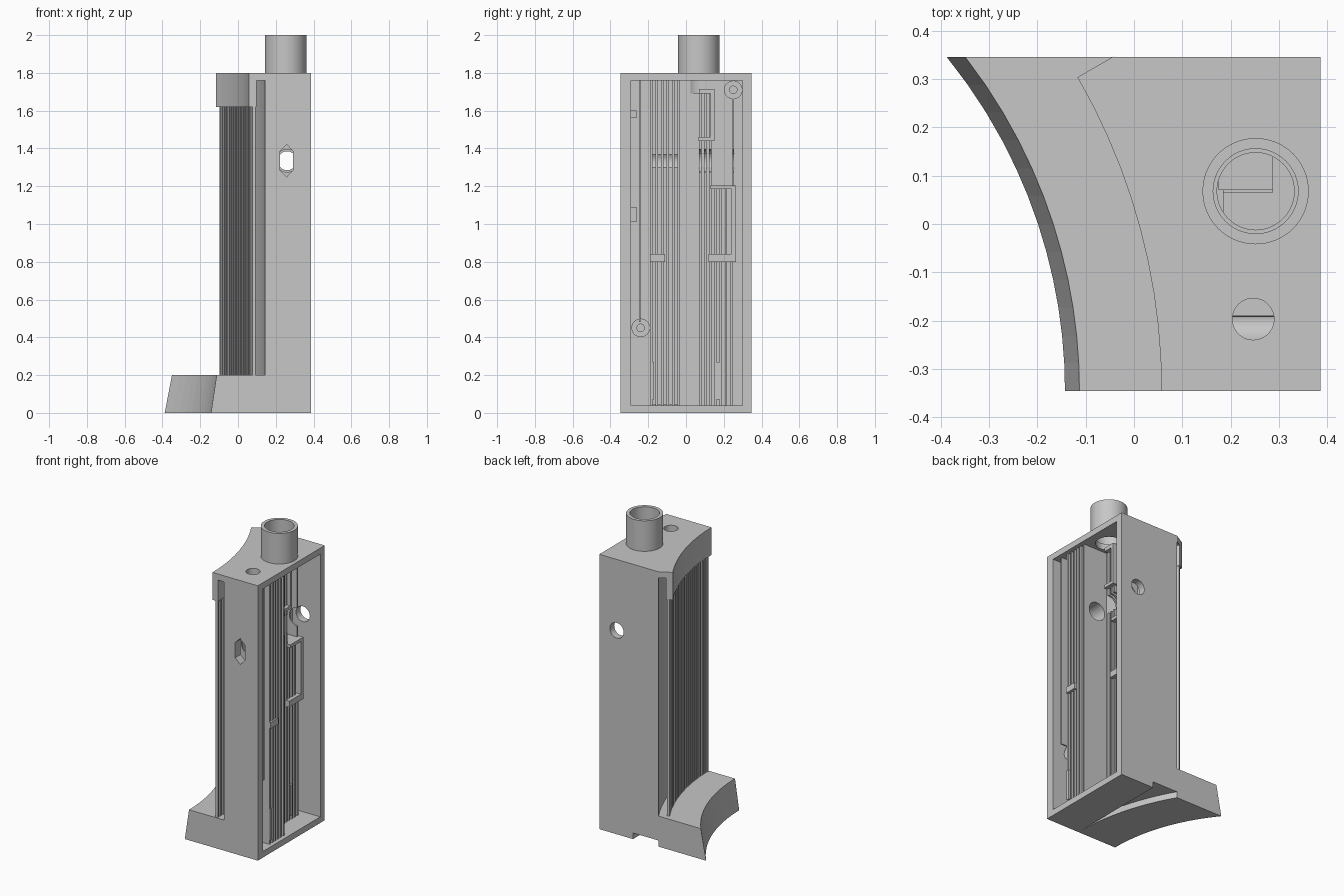
import bpy, bmesh, math
from mathutils import Matrix, Vector

if "Cube" in bpy.data.objects:
    bpy.data.objects.remove(bpy.data.objects["Cube"], do_unlink=True)

grey = bpy.data.materials.new("plain grey")
grey.use_nodes = True
COLOR = (0.57, 0.57, 0.57, 1)
grey.diffuse_color = COLOR
grey.node_tree.nodes["Principled BSDF"].inputs["Base Color"].default_value = COLOR

CX, CY = -1.243, -0.346      # shared centre of all the curved walls
HALF = 0.346                 # half depth in y
RIGHT = 0.386                # open face
FLOOR = 0.185                # pocket floor
ROOT = FLOOR - 0.01          # ribs start slightly inside the floor


def finish(name, bm):
    bmesh.ops.recalc_face_normals(bm, faces=bm.faces)
    mesh = bpy.data.meshes.new(name)
    bm.to_mesh(mesh)
    bm.free()
    mesh.materials.append(grey)
    ob = bpy.data.objects.new(name, mesh)
    bpy.context.collection.objects.link(ob)
    return ob


def prism(name, low, z0, z1, high=None):
    """Loft between two matching outlines."""
    bm = bmesh.new()
    a = [bm.verts.new((x, y, z0)) for x, y in low]
    b = [bm.verts.new((x, y, z1)) for x, y in (high or low)]
    bm.faces.new(a)
    bm.faces.new(b)
    for i in range(len(a)):
        j = (i + 1) % len(a)
        bm.faces.new((a[i], a[j], b[j], b[i]))
    return finish(name, bm)


def add_box(bm, x, y, z):
    size = Vector((x[1] - x[0], y[1] - y[0], z[1] - z[0]))
    mid = Vector((sum(x) / 2, sum(y) / 2, sum(z) / 2))
    bmesh.ops.create_cube(bm, size=1, matrix=Matrix.Translation(mid) @ Matrix.Diagonal((*size, 1)))


def boxes(name, items):
    bm = bmesh.new()
    for item in items:
        add_box(bm, *item)
    return finish(name, bm)


def cylinder(name, r, length, mid, axis="Z", sides=48):
    turn = {"Z": Matrix(), "Y": Matrix.Rotation(math.pi / 2, 4, "X"),
            "X": Matrix.Rotation(math.pi / 2, 4, "Y")}[axis]
    bm = bmesh.new()
    bmesh.ops.create_cone(bm, cap_ends=True, segments=sides, radius1=r, radius2=r,
                          depth=length, matrix=Matrix.Translation(mid) @ turn)
    return finish(name, bm)


def cut(ob, cutter):
    mod = ob.modifiers.new("cut", "BOOLEAN")
    mod.operation = "DIFFERENCE"
    mod.solver = "EXACT"
    mod.object = cutter
    bpy.context.view_layer.objects.active = ob
    bpy.ops.object.modifier_apply(modifier=mod.name)
    bpy.data.objects.remove(cutter, do_unlink=True)


def smooth(ob):
    bpy.ops.object.select_all(action="DESELECT")
    ob.select_set(True)
    bpy.context.view_layer.objects.active = ob
    bpy.ops.object.shade_smooth_by_angle(angle=math.radians(30))


def wall(r, n=12):
    """Curve of radius r clipped to the full depth of the body."""
    ys = [-HALF + 2 * HALF * i / n for i in range(n + 1)]
    return [(CX + math.sqrt(r * r - (y - CY) ** 2), y) for y in ys]


def polar(r, t):
    return (CX + r * math.cos(t), CY + r * math.sin(t))


def band(r0, r1, n=10):
    ts = [math.radians(30) * i / n for i in range(n + 1)]
    return [polar(r0, t) for t in ts] + [polar(r1, t) for t in reversed(ts)]


# Housing with curved left wall, open on the right
body = prism("housing", wall(1.385) + [(RIGHT, HALF), (RIGHT, -HALF)], 0, 1.8)
cut(body, boxes("pocket_cutter", [((FLOOR, 0.6), (-0.29, 0.30), (0.04, 1.76))]))
cut(body, boxes("notch_cutter", [((-0.3, 0.142), (-0.5, 0.5), (-0.1, 0.04))]))
cut(body, cylinder("bore_cutter", 0.08, 0.3, (0.252, 0.068, 1.84)))
cut(body, cylinder("small_hole_cutter", 0.043, 0.3, (0.247, -0.197, 1.8)))
cut(body, cylinder("back_hole_cutter", 0.05, 0.2, (0.26, 0.36, 1.335), "Y"))

# Tall six-sided window in the front wall
bm = bmesh.new()
window = [(0.258, 1.42), (0.292, 1.385), (0.292, 1.285),
          (0.258, 1.25), (0.222, 1.285), (0.222, 1.385)]
face = bm.faces.new([bm.verts.new((x, -0.4, z)) for x, z in window])
side = bmesh.ops.extrude_face_region(bm, geom=[face])["geom"]
bmesh.ops.translate(bm, vec=(0, 0.15, 0), verts=[v for v in side if isinstance(v, bmesh.types.BMVert)])
cut(body, finish("window_cutter", bm))

# Neck tube
neck = cylinder("neck_tube", 0.11, 0.2, (0.252, 0.068, 1.9), sides=64)
cut(neck, cylinder("neck_bore", 0.088, 0.5, (0.252, 0.068, 1.9)))
smooth(neck)

# Sloped curved foot
inner = list(reversed(wall(1.385)))
prism("foot", wall(1.10) + inner, 0, 0.2, wall(1.13) + inner)

# Hood over the curved slot
prism("hood_roof", band(1.32, 1.386), 1.76, 1.8)
prism("hood_lip", band(1.30, 1.34), 1.62, 1.8)

# Thin pillars between the foot and the hood
bm = bmesh.new()
count = 26
for i in range(count):
    t = math.radians(0.5 + 29 * i / (count - 1))
    x, y = polar(1.327, t)
    m = Matrix.Translation((x, y, 0.91)) @ Matrix.Rotation(t, 4, "Z") @ Matrix.Diagonal((0.016, 0.013, 1.44, 1))
    bmesh.ops.create_cube(bm, size=1, matrix=m)
finish("curved_pillars", bm)


def ribs(start, n, step, z, top, width=0.012):
    return [((ROOT, top), (start + i * step, start + i * step + width), z) for i in range(n)]


# Tall ribs on a raised block in the front half of the pocket
tall = boxes("tall_ribs", ribs(-0.19, 6, 0.029, (0.04, 1.76), 0.36)
             + ribs(-0.25, 1, 0, (0.48, 1.76), 0.36, 0.009))
block = boxes("rib_block", [((ROOT, 0.31), (-0.185, -0.04), (0.041, 1.759))])

# Lower ribs in the back half
low = boxes("low_ribs", ribs(0.07, 3, 0.026, (0.04, 1.69), 0.265)
            + ribs(0.15, 4, 0.028, (0.04, 0.82), 0.265)
            + ribs(0.15, 3, 0.028, (0.83, 1.19), 0.265)
            + ribs(0.245, 1, 0, (1.2, 1.69), 0.255, 0.01))

# Cable hole running through all the ribs
for part in (tall, block, low):
    cut(part, cylinder("cable_hole", 0.06, 0.56, (0.26, 0, 1.335), "Y"))

# Frames, bars and tabs standing above the ribs
FRAME = (ROOT, 0.288)
boxes("upper_frame", [(FRAME, (0.07, 0.15), (1.69, 1.715)),
                      (FRAME, (0.065, 0.15), (1.44, 1.46)),
                      (FRAME, (0.13, 0.15), (1.45, 1.70))])
boxes("lower_frame", [(FRAME, (0.13, 0.265), (1.185, 1.205)),
                      (FRAME, (0.12, 0.265), (0.80, 0.84)),
                      (FRAME, (0.24, 0.265), (0.82, 1.19))])
boxes("cross_bar", [((FLOOR, 0.37), (-0.19, -0.11), (0.80, 0.84))])
boxes("side_tabs", [((FLOOR, 0.23), (-0.295, -0.262), z) for z in ((1.56, 1.60), (1.01, 1.09))])
boxes("rib_pads", [((FLOOR, top), (y, y + 0.02), (0.07, 0.27)) for y, top in ((-0.19, 0.365), (0.16, 0.27))])

# Round screw bosses
for label, y, z, top in (("upper_boss", 0.25, 1.71, 0.255), ("lower_boss", -0.24, 0.45, 0.3)):
    boss = cylinder(label, 0.049, top - ROOT, ((top + ROOT) / 2, y, z), "X", 32)
    cut(boss, cylinder("boss_hole", 0.02, 0.06, (top, y, z), "X", 24))
    smooth(boss)
